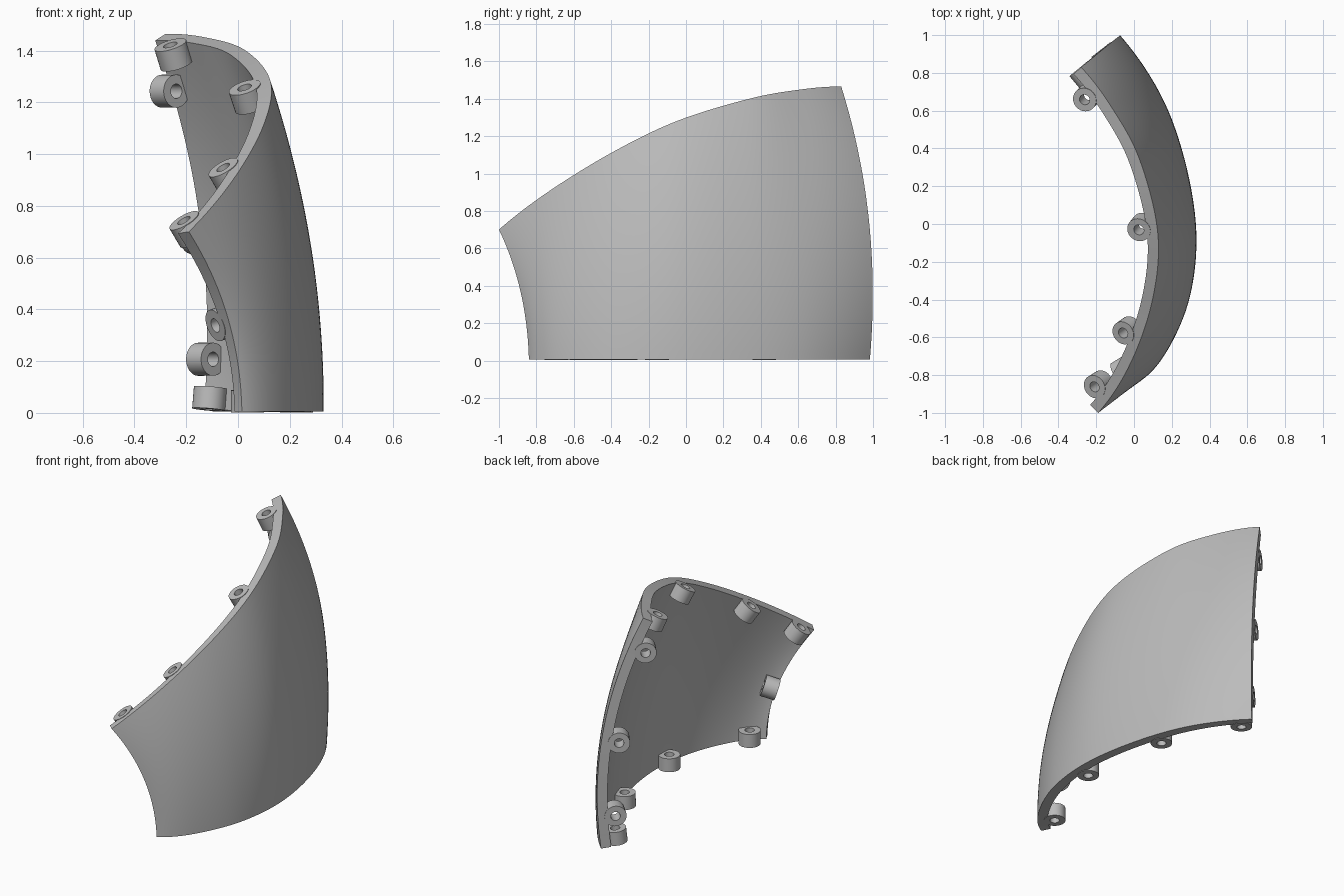
import bpy
import bmesh
from math import cos, sin, pi
from mathutils import Vector, Matrix

cube = bpy.data.objects.get("Cube")
if cube:
    bpy.data.objects.remove(cube, do_unlink=True)

THICK = 0.06
NU, NV = 60, 36

grey = bpy.data.materials.new("plain_grey")
grey.use_nodes = True
colour = (0.5, 0.5, 0.5, 1)
grey.diffuse_color = colour
grey.node_tree.nodes["Principled BSDF"].inputs["Base Color"].default_value = colour

# Upright ribs of the panel, front to back: bottom, middle and top point
RIBS = [[Vector(p) for p in rib] for rib in (
    ((.015, -.84, .005), (-.04, -.885, .37), (-.19, -1, .70)),
    ((.164, -.69, .005), (.112, -.71, .45), (-.02, -.74, .90)),
    ((.292, -.40, .005), (.237, -.40, .56), (.098, -.40, 1.11)),
    ((.33, -.05, .005), (.283, -.05, .64), (.126, -.05, 1.28)),
    ((.268, .34, .005), (.212, .345, .70), (.03, .34, 1.40)),
    ((.135, .69, .005), (.08, .69, .73), (-.12, .62, 1.45)),
    ((-.09, .983, .005), (-.10, .978, .75), (-.28, .83, 1.465)),
)]
LAST = len(RIBS) - 1


def on_rib(rib, v):
    """Parabola through the three points of a rib."""
    a, b, c = rib
    return a * (1 - v) * (1 - 2 * v) + b * 4 * v * (1 - v) + c * v * (2 * v - 1)


def surface(u, v):
    """Smooth curve across the ribs at height v."""
    pts = [on_rib(rib, v) for rib in RIBS]
    pts = [3 * pts[0] - 3 * pts[1] + pts[2]] + pts + [3 * pts[-1] - 3 * pts[-2] + pts[-3]]
    i = max(0, min(int(u), LAST - 1))
    t = u - i
    a, b, c, d = pts[i:i + 4]
    return 0.5 * (2 * b + (c - a) * t + (2 * a - 5 * b + 4 * c - d) * t ** 2
                  + (3 * b - a - 3 * c + d) * t ** 3)


def add_object(name, bm):
    mesh = bpy.data.meshes.new(name)
    bm.to_mesh(mesh)
    bm.free()
    mesh.materials.append(grey)
    obj = bpy.data.objects.new(name, mesh)
    bpy.context.collection.objects.link(obj)
    return obj


def activate(obj):
    bpy.ops.object.select_all(action='DESELECT')
    obj.select_set(True)
    bpy.context.view_layer.objects.active = obj


# Curved panel
bm = bmesh.new()
grid = [[bm.verts.new(surface(LAST * i / NU, j / NV)) for j in range(NV + 1)]
        for i in range(NU + 1)]
for i in range(NU):
    for j in range(NV):
        bm.faces.new((grid[i][j], grid[i + 1][j], grid[i + 1][j + 1], grid[i][j + 1]))
panel = add_object("curved_panel", bm)
solid = panel.modifiers.new("thickness", 'SOLIDIFY')
solid.thickness = THICK
solid.offset = -1
solid.use_even_offset = True
activate(panel)
bpy.ops.object.modifier_apply(modifier=solid.name)
bpy.ops.object.shade_smooth_by_angle(angle=0.6)

# Ring lug along z, shared by all lugs
LENGTH, OUTER, HOLE, SIDES = 0.085, 0.064, 0.028, 32
bm = bmesh.new()
section = [(OUTER, -1), (OUTER, 1), (HOLE, 1), (HOLE, -1)]
rings = [[bm.verts.new((r * cos(2 * pi * k / SIDES), r * sin(2 * pi * k / SIDES), s * LENGTH / 2))
          for k in range(SIDES)] for r, s in section]
for n in range(4):
    a, b = rings[n], rings[(n + 1) % 4]
    for k in range(SIDES):
        m = (k + 1) % SIDES
        bm.faces.new((a[k], a[m], b[m], b[k]))
first = add_object("top_lug_1", bm)
activate(first)
bpy.ops.object.shade_smooth_by_angle(angle=0.6)


def place_lug(name, u, v, edge):
    """Set a lug against the inner face, flush with the given edge."""
    e = 0.01
    u0, u1 = max(u - e, 0), min(u + e, LAST)
    v0, v1 = max(v - e, 0), min(v + e, 1)
    along = (surface(u1, v) - surface(u0, v)).normalized()
    rise = (surface(u, v1) - surface(u, v0)).normalized()
    normal = along.cross(rise).normalized()
    if edge in ("top", "bottom"):
        axis = normal.cross(along) * (-1 if edge == "top" else 1)
    else:
        axis = rise.cross(normal) * (-1 if edge == "back" else 1)
    side = axis.cross(normal)
    centre = surface(u, v) - normal * 0.103 + axis * (LENGTH / 2 - 0.003)
    obj = first if name == first.name else bpy.data.objects.new(name, first.data)
    if obj is not first:
        bpy.context.collection.objects.link(obj)
    rot = Matrix((normal, side, axis)).transposed().to_4x4()
    obj.matrix_world = Matrix.Translation(centre) @ rot


# Lugs along the four edges
LUGS = {
    "top": [(0.3, 1), (1.35, 1), (3.05, 1), (5.4, 1)],
    "bottom": [(0.65, 0), (2.7, 0), (4.3, 0), (5.8, 0)],
    "front": [(0, 0.45)],
    "back": [(LAST, 0.13), (LAST, 0.46), (LAST, 0.87)],
}
for edge, spots in LUGS.items():
    for n, (u, v) in enumerate(spots, 1):
        place_lug(f"{edge}_lug_{n}", u, v, edge)
